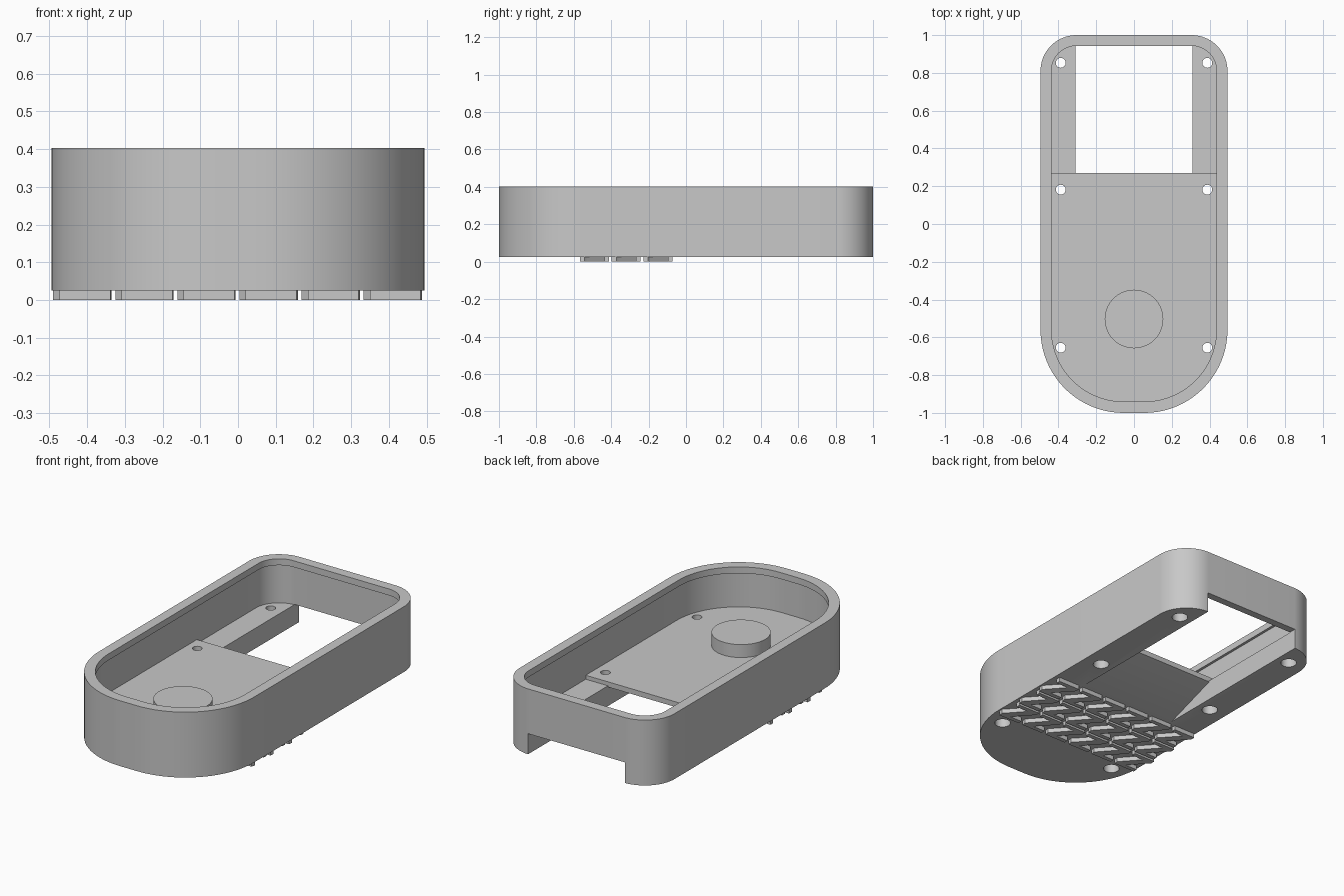
import bpy
import math
from mathutils import Vector

if "Cube" in bpy.data.objects:
    bpy.data.objects.remove(bpy.data.objects["Cube"])

grey = bpy.data.materials.new("plain_grey")
grey.use_nodes = True
COLOUR = (0.58, 0.58, 0.58, 1)
grey.diffuse_color = COLOUR
grey.node_tree.nodes["Principled BSDF"].inputs["Base Color"].default_value = COLOUR


def prism(name, outline, start, end, axis="z"):
    """Extrude a counterclockwise outline; axis z uses (x, y) points, axis x uses (y, z) points."""
    n = len(outline)

    def place(p, d):
        return (p[0], p[1], d) if axis == "z" else (d, p[0], p[1])

    verts = [place(p, start) for p in outline] + [place(p, end) for p in outline]
    faces = [list(range(n))[::-1], list(range(n, 2 * n))]
    faces += [[i, (i + 1) % n, n + (i + 1) % n, n + i] for i in range(n)]
    mesh = bpy.data.meshes.new(name)
    mesh.from_pydata(verts, [], faces)
    mesh.materials.append(grey)
    obj = bpy.data.objects.new(name, mesh)
    bpy.context.collection.objects.link(obj)
    return obj


def circle(x, y, radius, steps=32):
    return [(x + radius * math.cos(math.tau * i / steps),
             y + radius * math.sin(math.tau * i / steps)) for i in range(steps)]


def tray_outline(half, front, back, r_front, r_back, steps=20):
    """Rectangle with separately rounded front and back corners, counterclockwise."""
    corners = [(1, front, r_front, -90), (1, back, r_back, 0),
               (-1, back, r_back, 90), (-1, front, r_front, 180)]
    points = []
    for side, y, r, angle in corners:
        cx = side * (half - r)
        cy = y + r if y == front else y - r
        count = steps if r else 0
        for i in range(count + 1):
            a = math.radians(angle + 90 * i / max(count, 1))
            points.append((cx + r * math.cos(a), cy + r * math.sin(a)))
    return points


def select_only(obj):
    bpy.ops.object.select_all(action="DESELECT")
    obj.select_set(True)
    bpy.context.view_layer.objects.active = obj


def cut(target, cutter):
    mod = target.modifiers.new("cut", "BOOLEAN")
    mod.operation = "DIFFERENCE"
    mod.solver = "EXACT"
    mod.object = cutter
    select_only(target)
    bpy.ops.object.modifier_apply(modifier=mod.name)
    bpy.data.objects.remove(cutter)


BASE, RAIL, FLOOR, RIM = 0.025, 0.142, 0.165, 0.403
LIP = RIM - 0.037
STEP = 0.27

# Tray shell: solid outline, hollowed beneath a slightly overhanging lip
body = prism("tray_body", tray_outline(0.495, -1, 1, 0.44, 0.19), BASE, RIM)
cut(body, prism("cavity", tray_outline(0.452, -0.955, 0.957, 0.397, 0.147), FLOOR, LIP))
cut(body, prism("rim_opening", tray_outline(0.437, -0.94, 0.943, 0.382, 0.132), LIP - 0.05, RIM + 0.1))
cut(body, prism("rail_recess", tray_outline(0.452, STEP, 0.957, 0, 0.147), RAIL, FLOOR + 0.05))

# Rear opening with the sloped underside and the notch through the back wall
slot = [(-0.05, BASE), (-0.05, -0.05), (1.1, -0.05), (1.1, RAIL + 0.002),
        (STEP, RAIL + 0.002), (STEP, 0.135)]
cut(body, prism("rear_slot", slot, -0.31, 0.31, "x"))

# Screw holes, counterbored from below
for y in (-0.655, 0.182, 0.853):
    for x in (-0.388, 0.388):
        cut(body, prism("screw_hole", circle(x, y, 0.026), -0.05, 0.25))
        cut(body, prism("counterbore", circle(x, y, 0.043), -0.05, 0.09))

# Round boss on the floor
boss = prism("round_boss", circle(0, -0.503, 0.155, 64), FLOOR - 0.01, FLOOR + 0.075)

for obj in (body, boss):
    select_only(obj)
    bpy.ops.object.shade_smooth_by_angle(angle=math.radians(30))

# Grip treads: two cross bars joined by a diagonal
SIZE, BAR, SKEW = 0.155, 0.025, 0.017
tread = [(SKEW, 0), (SIZE - 0.003, 0), (SIZE, BAR), (SIZE - 0.01, BAR + 0.01),
         (0.06, SIZE - BAR), (SIZE - SKEW, SIZE - BAR), (SIZE - SKEW, SIZE),
         (0, SIZE), (0, SIZE - BAR), (0.095, BAR), (SKEW, BAR)]
for row in range(3):
    for col in range(6):
        origin = Vector((-0.49 + 0.1645 * col, -0.567 + 0.17 * row))
        prism(f"grip_tread_{row + 1}_{col + 1}",
              [origin + Vector(p) for p in tread], 0, BASE + 0.005)
